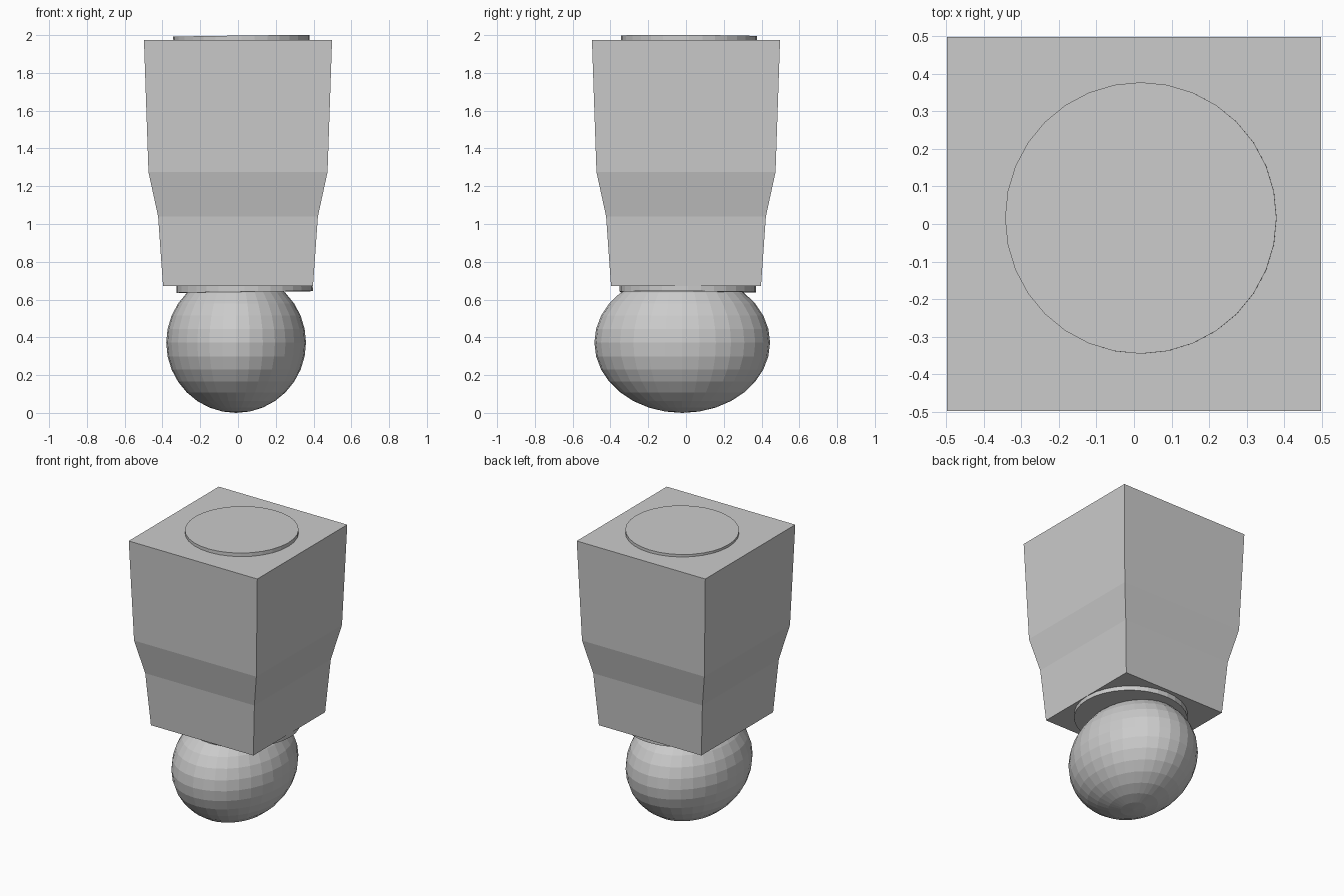
import bpy
import bmesh
from mathutils import Vector

cube = bpy.data.objects.get("Cube")
if cube:
    bpy.data.objects.remove(cube, do_unlink=True)


def add_object(name, bm):
    bmesh.ops.recalc_face_normals(bm, faces=bm.faces)
    mesh = bpy.data.meshes.new(name)
    bm.to_mesh(mesh)
    bm.free()
    obj = bpy.data.objects.new(name, mesh)
    bpy.context.collection.objects.link(obj)
    return obj


# Square tapered body, lofted through (height, half width) sections
sections = [(0.673, 0.397), (1.04, 0.423), (1.275, 0.474), (1.975, 0.498)]
corners = [(-1, -1), (1, -1), (1, 1), (-1, 1)]
bm = bmesh.new()
rings = [[bm.verts.new((x * w, y * w, z)) for x, y in corners]
         for z, w in sections]
for low, high in zip(rings, rings[1:]):
    for i in range(len(corners)):
        j = (i + 1) % len(corners)
        bm.faces.new((low[i], low[j], high[j], high[i]))
bm.faces.new(rings[0])
bm.faces.new(rings[-1])
add_object("body", bm)

# Slightly leaning core whose ends stand proud of the body
bottom, top = Vector((0.035, 0.01, 0.64)), Vector((0.018, 0.016, 1.996))
axis = top - bottom
bm = bmesh.new()
bmesh.ops.create_cone(bm, cap_ends=True, segments=32, radius1=0.361,
                      radius2=0.361, depth=axis.length)
core = add_object("core_cylinder", bm)
core.location = (bottom + top) / 2
core.rotation_euler = (-axis.y / axis.z, axis.x / axis.z, 0)

# Faceted ball foot, stretched front to back
bm = bmesh.new()
bmesh.ops.create_uvsphere(bm, u_segments=32, v_segments=16, radius=1)
ball = add_object("ball_foot", bm)
ball.scale = (0.37, 0.465, 0.372)
ball.location = (-0.01, -0.02, 0.372)
